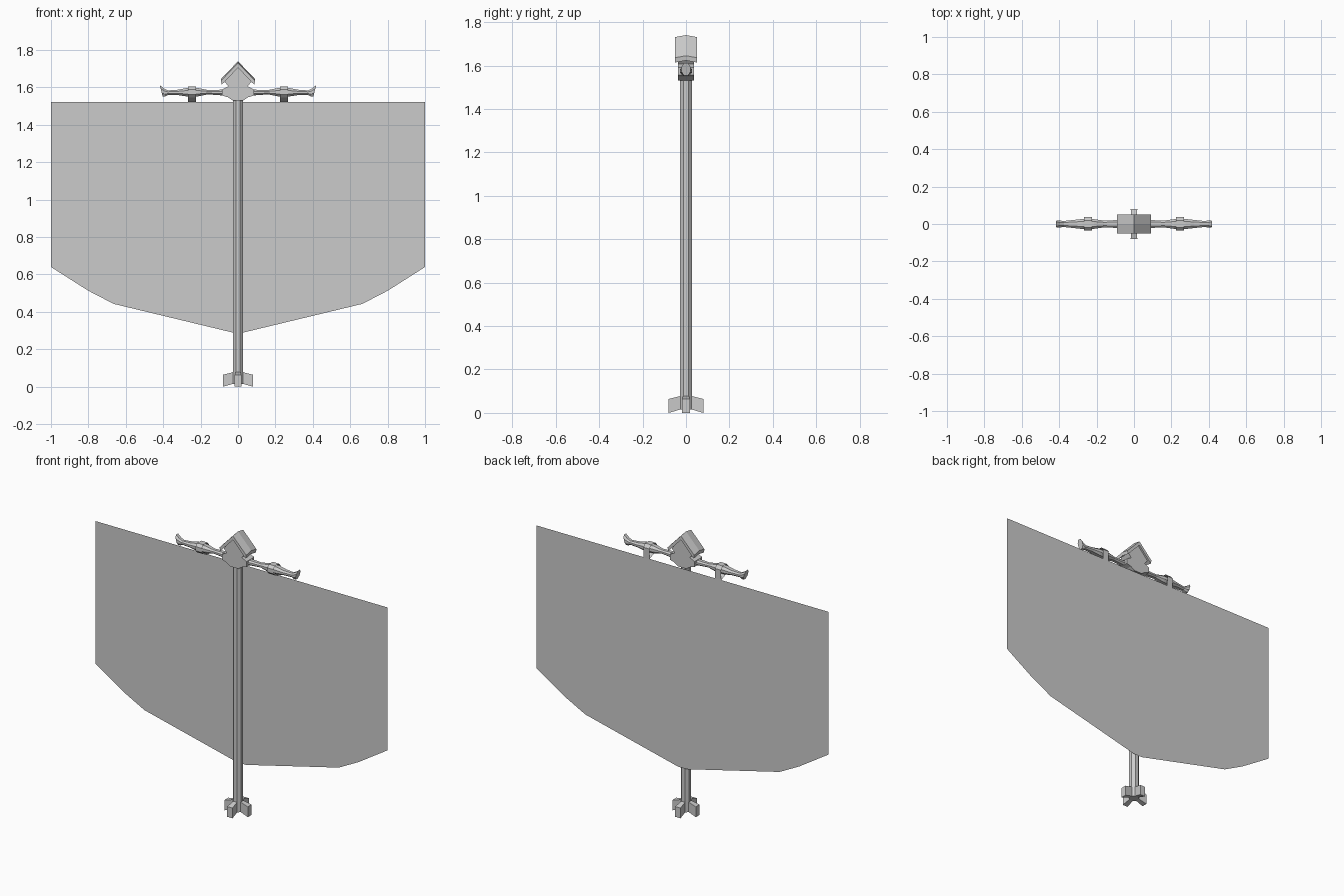
import bpy, bmesh
from math import cos, sin, pi
from mathutils import Matrix, Vector

if "Cube" in bpy.data.objects:
    bpy.data.objects.remove(bpy.data.objects["Cube"])


def finish(name, bm, closed=True):
    if closed:
        bmesh.ops.recalc_face_normals(bm, faces=bm.faces)
    me = bpy.data.meshes.new(name)
    bm.to_mesh(me)
    bm.free()
    ob = bpy.data.objects.new(name, me)
    bpy.context.collection.objects.link(ob)
    return ob


def loft(name, rings):
    """Closed solid through a list of equal-length point rings."""
    bm = bmesh.new()
    rows = [[bm.verts.new(p) for p in r] for r in rings]
    n = len(rows[0])
    for a, b in zip(rows, rows[1:]):
        for i in range(n):
            j = (i + 1) % n
            bm.faces.new((a[i], a[j], b[j], b[i]))
    bm.faces.new(rows[0][::-1])
    bm.faces.new(rows[-1])
    return finish(name, bm)


def prism(name, outline, y):
    """Front outline (x, z) extruded between -y and y."""
    return loft(name, [[(x, s * y, z) for x, z in outline] for s in (-1, 1)])


def mirrored(right):
    """Complete a half outline across x = 0."""
    return right + [(-x, z) for x, z in reversed(right) if x > 0]


# Octagonal pole
loft("pole", [[(0.03 * cos((k + .5) * pi / 4), 0.03 * sin((k + .5) * pi / 4), z)
               for k in range(8)] for z in (0.015, 1.54)])

# Four flared fins at the foot
for k in range(4):
    rings = [[(x, -w, lo), (x, w, lo), (x, w, hi), (x, -w, hi)]
             for x, w, lo, hi in ((0.018, 0.012, 0.018, 0.08), (0.08, 0.018, 0, 0.064))]
    fin = loft("foot_fin", rings)
    fin.data.transform(Matrix.Rotation(k * pi / 2, 4, 'Z'))

# Carved crossbar arms: top x, top z, bottom x, bottom z, half depth
sections = [
    (0.03, 1.60, 0.03, 1.548, 0.025),
    (0.09, 1.588, 0.09, 1.558, 0.021),
    (0.16, 1.586, 0.16, 1.563, 0.018),
    (0.215, 1.597, 0.215, 1.552, 0.026),
    (0.275, 1.597, 0.275, 1.552, 0.027),
    (0.32, 1.588, 0.32, 1.559, 0.022),
    (0.375, 1.584, 0.375, 1.560, 0.016),
    (0.395, 1.594, 0.39, 1.552, 0.018),
    (0.418, 1.612, 0.403, 1.553, 0.020),
]
for side in (-1, 1):
    rings = []
    for xt, zt, xb, zb, w in sections:
        top, bot = Vector((xt * side, 0, zt)), Vector((xb * side, 0, zb))
        ring = []
        for y, t in ((-.5, 0), (.5, 0), (1, .3), (1, .7), (.5, 1), (-.5, 1), (-1, .7), (-1, .3)):
            p = bot.lerp(top, t)
            ring.append((p.x, y * w, p.z))
        rings.append(ring)
    loft("crossbar_arm", rings)

# Centre block and its little gabled roof
prism("centre_block", mirrored([(0, 1.715), (0.072, 1.632), (0.052, 1.606), (0.085, 1.59),
                                (0.085, 1.557), (0.055, 1.548), (0.028, 1.53)]), 0.037)
roof = [(0, 1.737), (0.091, 1.642), (0.088, 1.62), (0.07, 1.637), (0, 1.712),
        (-0.07, 1.637), (-0.088, 1.62), (-0.091, 1.642)]
loft("gable_roof", [[(x, y, z + dz) for x, z in roof]
                    for y, dz in ((-0.05, -0.006), (0, 0.003), (0.05, -0.006))])

# Cloth loops around the arms
loop = [(0.035, 1.523), (0.037, 1.585), (0.02, 1.604), (-0.018, 1.604), (-0.034, 1.588),
        (-0.034, 1.562), (-0.018, 1.546)]
for x in (-0.245, 0.245):
    bm = bmesh.new()
    a, b = ([bm.verts.new((x + s * 0.021, y, z)) for y, z in loop] for s in (-1, 1))
    for i in range(len(loop)):
        j = (i + 1) % len(loop)
        bm.faces.new((a[i], a[j], b[j], b[i]))
    finish("banner_loop", bm)

# Flat cloth banner behind the pole
bm = bmesh.new()
cloth = mirrored([(1, 1.523), (1, 0.64), (0.8, 0.513), (0.665, 0.443), (0.03, 0.29)])
bm.faces.new([bm.verts.new((x, 0.035, z)) for x, z in cloth])
finish("banner", bm, False)
